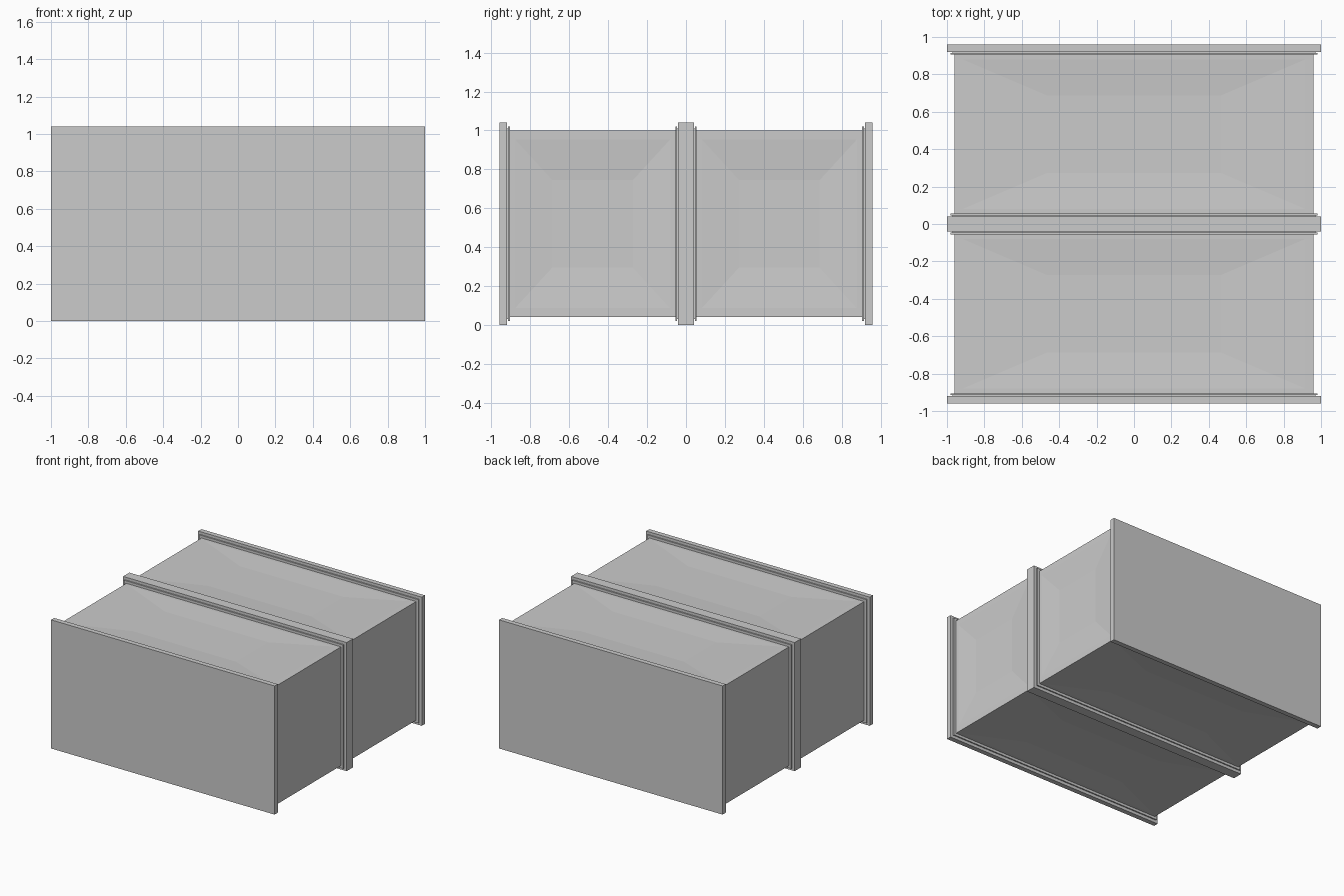
import bpy, bmesh
from mathutils import Matrix, Vector

if "Cube" in bpy.data.objects:
    bpy.data.objects.remove(bpy.data.objects["Cube"])

ZC = 0.52  # height of the duct axis


def box_object(name, half_x, half_z, y0, y1):
    """Closed box centred on the duct axis, running from y0 to y1."""
    bm = bmesh.new()
    bmesh.ops.create_cube(bm, size=1)
    for v in bm.verts:
        v.co = Vector((v.co.x * 2 * half_x,
                       v.co.y * (y1 - y0) + (y0 + y1) / 2,
                       v.co.z * 2 * half_z + ZC))
    return finish(name, bm)


def finish(name, bm):
    bm.normal_update()
    mesh = bpy.data.meshes.new(name)
    bm.to_mesh(mesh)
    bm.free()
    ob = bpy.data.objects.new(name, mesh)
    bpy.context.collection.objects.link(ob)
    return ob


def duct_section(name, y0, y1, depth=0.012):
    """Sheet-metal section with a shallow pressed panel on each of its four walls."""
    ob = box_object(name, 0.96, 0.48, y0, y1)
    bm = bmesh.new()
    bm.from_mesh(ob.data)
    bm.normal_update()
    walls = [f for f in bm.faces if abs(f.normal.y) < 0.5]
    # flat border, then a sloping rim down to a half-size floor
    bmesh.ops.inset_individual(bm, faces=walls, thickness=0.065)
    bmesh.ops.inset_individual(bm, faces=walls, thickness=0.05)
    for f in walls:
        rim = next(e for e in f.edges)
        c = f.calc_center_median()
        outer_half = {}
        # the floor is half the size of the pressed outline in both directions
        for v in f.verts:
            d = v.co - c
            for k in range(3):
                if abs(d[k]) > 1e-5:
                    d[k] = (abs(d[k]) + 0.05) * 0.5 * (1 if d[k] > 0 else -1)
            v.co = c + d - f.normal * depth
    bm.to_mesh(ob.data)
    bm.free()
    return ob


# duct walls
duct_section("front_duct_section", -0.925, -0.035)
duct_section("back_duct_section", 0.035, 0.925)

# flange plates: closed ends and the middle joint
box_object("front_flange", 1.0, 0.52, -0.96, -0.92)
box_object("middle_flange", 1.0, 0.52, -0.04, 0.04)
box_object("back_flange", 1.0, 0.52, 0.92, 0.96)

# thin collars beside every flange, separated from it by a narrow groove
for name, y, d in (("front", -0.92, 1), ("middle_front", -0.04, -1),
                   ("middle_back", 0.04, 1), ("back", 0.92, -1)):
    for part, half, a, b in (("groove", 0.01, -0.002, 0.005), ("collar", 0.02, 0.005, 0.015)):
        ya, yb = sorted((y + d * a, y + d * b))
        box_object(f"{name}_{part}", 0.96 + half, 0.48 + half, ya, yb)
